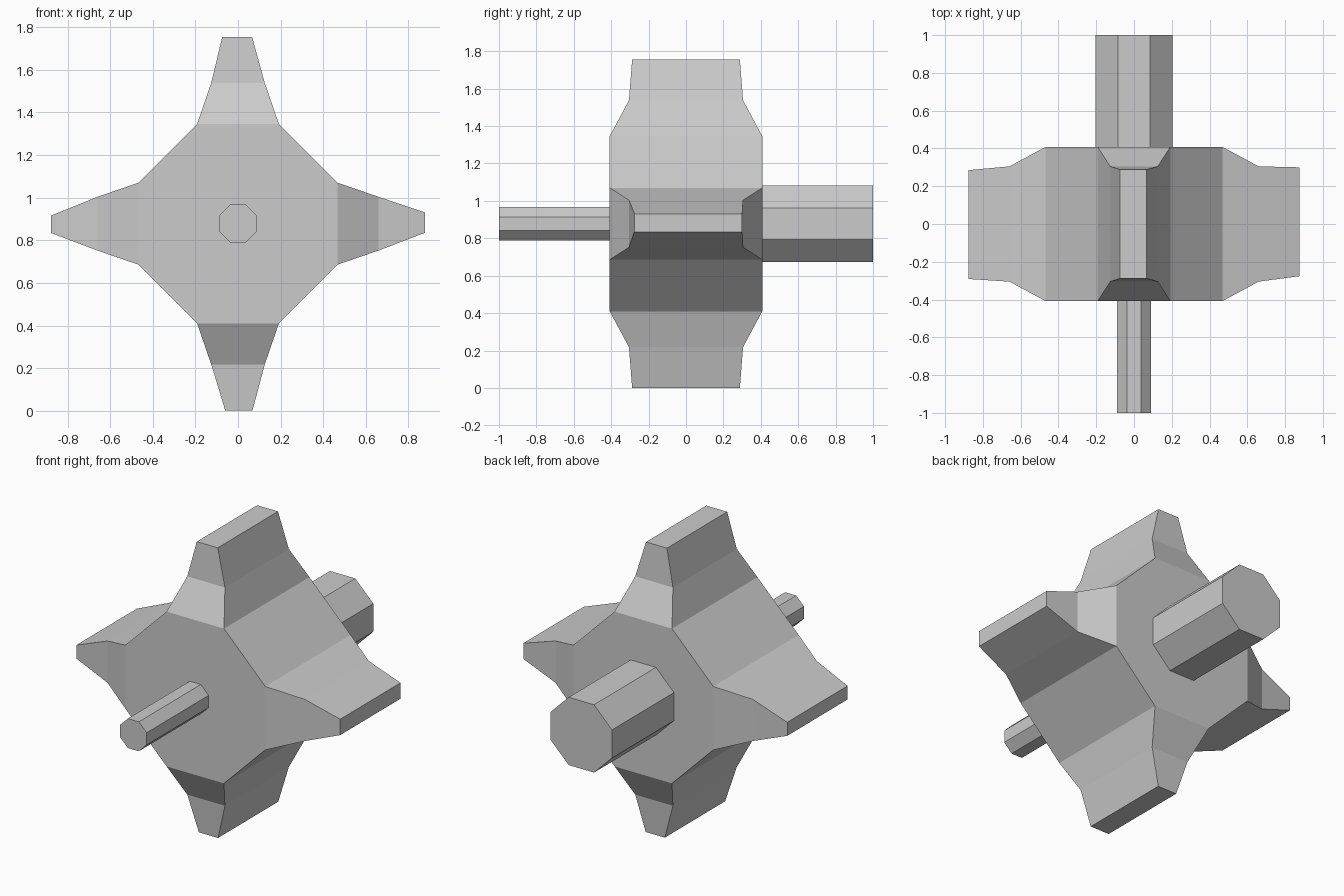
import bpy, bmesh, math
from mathutils import Vector

if "Cube" in bpy.data.objects:
    bpy.data.objects.remove(bpy.data.objects["Cube"])

CZ = 0.878   # height of the axle


def finish(bm, name):
    bmesh.ops.recalc_face_normals(bm, faces=bm.faces)
    me = bpy.data.meshes.new(name)
    bm.to_mesh(me)
    bm.free()
    ob = bpy.data.objects.new(name, me)
    bpy.context.collection.objects.link(ob)
    return ob


def prism(outline, y0, y1):
    """Extrude an (x, z) outline along y."""
    bm = bmesh.new()
    base = bm.faces.new([bm.verts.new((x, y0, CZ + z)) for x, z in outline])
    new = bmesh.ops.extrude_face_region(bm, geom=[base])["geom"]
    bmesh.ops.translate(bm, vec=(0, y1 - y0, 0),
                        verts=[v for v in new if isinstance(v, bmesh.types.BMVert)])
    bm.normal_update()
    return bm


def octagon(a, b):
    return [(a, -b), (a, b), (b, a), (-b, a), (-a, b), (-a, -b), (-b, -a), (b, -a)]


# Hub with four tapered arms pulled out of its narrow sides
bm = prism(octagon(0.468, 0.192), -0.408, 0.408)
# direction, tip half width, tip sideways shift, tip y shift
arms = [((1, 0, 0), 0.048, 0.005, 0.012), ((-1, 0, 0), 0.041, -0.003, -0.003),
        ((0, 0, 1), 0.070, -0.004, 0.0), ((0, 0, -1), 0.064, 0.004, 0.0)]
for d, tip, shift, yshift in arms:
    out = Vector(d)
    side = Vector((abs(d[2]), 0, abs(d[0])))
    centre = Vector((0, 0, CZ))
    bm.normal_update()
    face = max(bm.faces, key=lambda f: (f.calc_center_median() - centre).dot(out))
    for dist, half, depth, s, ys in ((0.66, 0.126, 0.305, 0, 0),
                                     (0.877, tip, 0.288, shift, yshift)):
        face = bmesh.ops.extrude_discrete_faces(bm, faces=[face])["faces"][0]
        for v in face.verts:
            sx = math.copysign(1, (v.co - centre).dot(side))
            sy = math.copysign(1, v.co.y)
            v.co = centre + out * dist + side * (sx * half + s)
            v.co.y = sy * depth + ys
finish(bm, "star_hub")

# Thin front shaft and thick back shaft
for name, r, y0, y1 in (("front_shaft", 0.089, -1.0, -0.40),
                        ("back_shaft", 0.205, 0.40, 1.0)):
    finish(prism(octagon(r, r * math.tan(math.pi / 8)), y0, y1), name)
